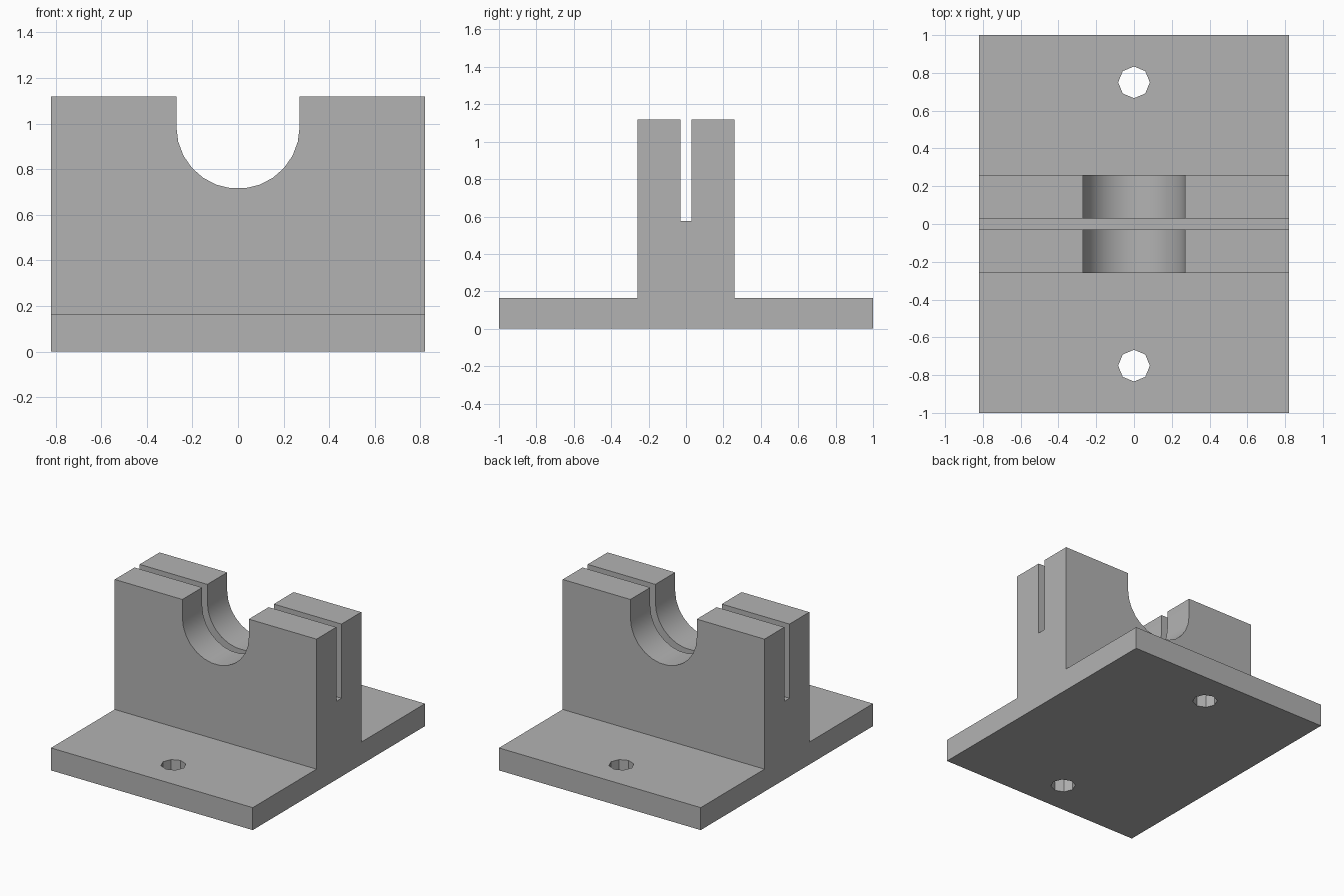
import bpy
import bmesh
from math import pi, sin, cos
from mathutils import Vector

default = bpy.data.objects.get("Cube")
if default:
    bpy.data.objects.remove(default, do_unlink=True)

HALF_WIDTH, HALF_DEPTH = 0.82, 1.0
BASE_TOP, BLOCK_TOP = 0.165, 1.12
BLOCK_Y = 0.26
SLOT_Y, SLOT_Z = 0.03, 0.575
ARCH_R, ARCH_Z = 0.27, 0.985
HOLE_R, HOLE_Y = 0.084, 0.75

grey = bpy.data.materials.new("plain grey")
grey.use_nodes = True
colour = (0.45, 0.45, 0.45, 1)
grey.diffuse_color = colour
grey.node_tree.nodes["Principled BSDF"].inputs["Base Color"].default_value = colour


def prism(name, outline, offset):
    """Extrude a closed outline of 3D points along offset."""
    bm = bmesh.new()
    face = bm.faces.new([bm.verts.new(p) for p in outline])
    made = bmesh.ops.extrude_face_region(bm, geom=[face])["geom"]
    moved = [v for v in made if isinstance(v, bmesh.types.BMVert)]
    bmesh.ops.translate(bm, verts=moved, vec=Vector(offset))
    bmesh.ops.recalc_face_normals(bm, faces=bm.faces)
    mesh = bpy.data.meshes.new(name)
    bm.to_mesh(mesh)
    bm.free()
    mesh.materials.append(grey)
    obj = bpy.data.objects.new(name, mesh)
    bpy.context.collection.objects.link(obj)
    return obj


def cut(target, cutter):
    """Subtract the cutter from the target, then remove it."""
    cutter.hide_render = True
    mod = target.modifiers.new("cut", "BOOLEAN")
    mod.operation, mod.solver, mod.object = "DIFFERENCE", "EXACT", cutter
    bpy.context.view_layer.objects.active = target
    bpy.ops.object.modifier_apply(modifier=mod.name)
    bpy.data.objects.remove(cutter, do_unlink=True)


# Side profile: flat base, upright block and the slot down its middle
half = [(HALF_DEPTH, 0), (HALF_DEPTH, BASE_TOP), (BLOCK_Y, BASE_TOP),
        (BLOCK_Y, BLOCK_TOP), (SLOT_Y, BLOCK_TOP), (SLOT_Y, SLOT_Z)]
profile = half + [(-y, z) for y, z in reversed(half)]
bracket = prism("slotted_saddle_bracket",
                [(-HALF_WIDTH, y, z) for y, z in profile],
                (2 * HALF_WIDTH, 0, 0))

# Round-bottomed saddle through the block
steps = 13
arc = [(-ARCH_R * cos(pi * i / steps), ARCH_Z - ARCH_R * sin(pi * i / steps))
       for i in range(steps + 1)]
saddle = [(-ARCH_R, 1.5)] + arc + [(ARCH_R, 1.5)]
cut(bracket, prism("saddle_cutter", [(x, -0.5, z) for x, z in saddle], (0, 1, 0)))

# Eight-sided bolt holes through the base
for side in (-1, 1):
    ring = [(HOLE_R * cos(pi * i / 4), side * HOLE_Y + HOLE_R * sin(pi * i / 4), -0.1)
            for i in range(8)]
    cut(bracket, prism("bolt_hole_cutter", ring, (0, 0, 0.5)))

# Smooth saddle, crisp edges elsewhere
bpy.ops.object.select_all(action="DESELECT")
bracket.select_set(True)
bpy.context.view_layer.objects.active = bracket
bpy.ops.object.shade_smooth_by_angle(angle=pi / 6)
